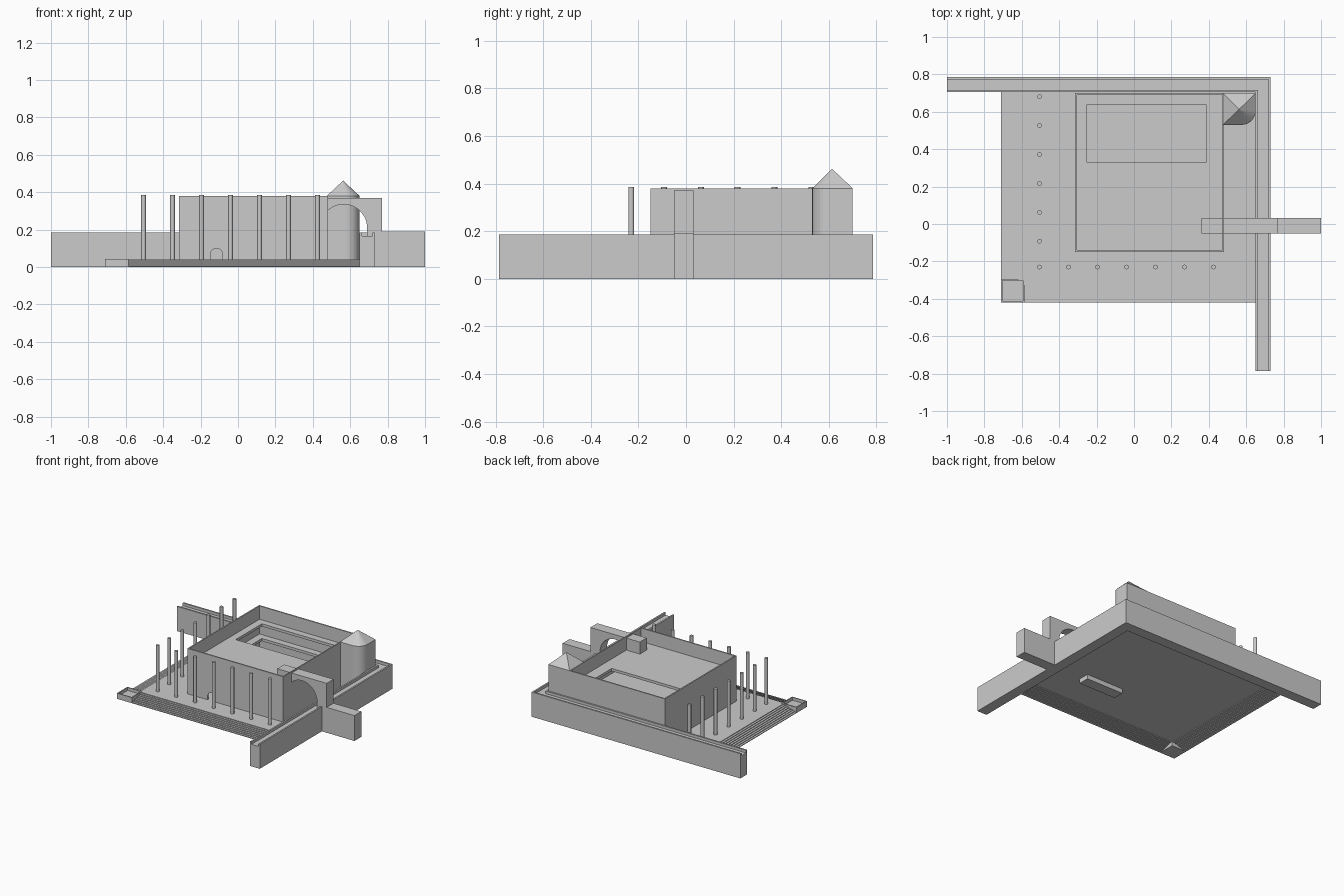
import bpy, bmesh, math

if "Cube" in bpy.data.objects:
    bpy.data.objects.remove(bpy.data.objects["Cube"])


def finish(name, bm):
    bmesh.ops.remove_doubles(bm, verts=bm.verts, dist=1e-5)
    bmesh.ops.recalc_face_normals(bm, faces=bm.faces)
    me = bpy.data.meshes.new(name)
    bm.to_mesh(me)
    bm.free()
    ob = bpy.data.objects.new(name, me)
    bpy.context.collection.objects.link(ob)
    return ob


def loft(name, rings, cap=True):
    """Skin a list of closed rings, capping both ends (or joining last to first)."""
    bm = bmesh.new()
    vs = [[bm.verts.new(p) for p in r] for r in rings]
    n = len(rings[0])
    pairs = list(zip(vs, vs[1:])) + ([] if cap else [(vs[-1], vs[0])])
    for a, b in pairs:
        for i in range(n):
            j = (i + 1) % n
            bm.faces.new((a[i], a[j], b[j], b[i]))
    if cap:
        bm.faces.new(vs[0])
        bm.faces.new(vs[-1])
    return finish(name, bm)


def rect(x0, x1, y0, y1, z):
    return [(x0, y0, z), (x1, y0, z), (x1, y1, z), (x0, y1, z)]


def box(name, x0, x1, y0, y1, z0, z1):
    return loft(name, [rect(x0, x1, y0, y1, z0), rect(x0, x1, y0, y1, z1)])


def frame(name, outer, inner, z0, z1):
    """Rectangular slab or wall ring with a rectangular hole."""
    return loft(name, [rect(*outer, z0), rect(*outer, z1),
                       rect(*inner, z1), rect(*inner, z0)], cap=False)


def extrude_xz(name, pts, y0, y1):
    return loft(name, [[(x, y, z) for x, z in pts] for y in (y0, y1)])


def arc(cx, cz, r, a0, a1, n):
    return [(cx + r * math.cos(math.radians(a0 + (a1 - a0) * i / n)),
             cz + r * math.sin(math.radians(a0 + (a1 - a0) * i / n))) for i in range(n + 1)]


FLOOR = 0.04

# Thin terrace floor
box("terrace_floor", -0.585, 0.65, -0.295, 0.71, 0.034, FLOOR)

# Stepped sheets on the front and left edges
STEPS = 8
run, rise, thick = 0.125 / STEPS, FLOOR / STEPS, 0.005
top = []
for i in range(STEPS):
    top += [(i * run, i * rise), (i * run, (i + 1) * rise)]
top.append((STEPS * run, FLOOR))
under = [(d + thick, max(z - thick, 0)) for d, z in top[2:-1]] + [(0.125, FLOOR - thick)]
under = [(min(d, 0.125), z) for d, z in under]
profile = top + [(0.125, FLOOR - thick)] + under[-2::-1] + [(thick, 0)]
loft("front_steps", [[(x, -0.42 + d, z) for d, z in profile] for x in (-0.585, 0.65)])
loft("left_steps", [[(-0.71 + d, y, z) for d, z in profile] for y in (-0.295, 0.71)])

# Corner planter: solid base with a raised rim
box("planter_base", -0.71, -0.585, -0.42, -0.295, 0, 0.02)
frame("planter_rim", (-0.71, -0.585, -0.42, -0.295), (-0.702, -0.593, -0.412, -0.303), 0.02, 0.042)

# L-shaped boundary wall with a channel along its top
channel = [(0, 0), (0, 0.185), (0.012, 0.185), (0.012, 0.165),
           (0.068, 0.165), (0.068, 0.185), (0.08, 0.185), (0.08, 0)]
loft("boundary_wall", [[(-1, 0.785 - d, z) for d, z in channel],
                       [(0.73 - d, 0.785 - d, z) for d, z in channel],
                       [(0.73 - d, -0.785, z) for d, z in channel]])

# Main building: outer walls, with roof and upper floor around a light well
inside = (-0.305, 0.472, -0.14, 0.69)
well = (-0.25, 0.385, 0.33, 0.64)
walls = frame("building_walls", (-0.315, 0.48, -0.15, 0.70), inside, FLOOR, 0.38)
frame("roof_slab", inside, well, 0.26, 0.28)
frame("upper_floor", inside, well, 0.15, 0.17)

# Arched doorway cut in the front wall
door = [(-0.147, 0.02), (-0.083, 0.02)] + arc(-0.115, 0.068, 0.032, 0, 180, 12)
cutter = extrude_xz("door_cutter", door, -0.18, -0.12)
cutter.hide_render = True
cutter.hide_viewport = True
cut = walls.modifiers.new("door", 'BOOLEAN')
cut.object = cutter
cut.solver = 'EXACT'

# Gate arch with a low wall on each side
gate = [(0.13, 0), (0.13, 0.19), (0.36, 0.19), (0.36, 0.37), (0.77, 0.37), (0.77, 0.19),
        (1, 0.19), (1, 0), (0.69, 0)] + arc(0.565, 0.21, 0.125, 0, 180, 24) + [(0.44, 0)]
extrude_xz("gate_arch", gate, -0.05, 0.032)

# Corner tower with one rounded corner and a pointed roof
plan = [(0.475, 0.70), (0.475, 0.53)] + arc(0.575, 0.605, 0.075, -90, 0, 8) + [(0.65, 0.70)]
loft("tower", [[(x, y, z) for x, y in plan] for z in (FLOOR, 0.38)])
bm = bmesh.new()
ring = [bm.verts.new((x, y, 0.38)) for x, y in plan]
apex = bm.verts.new((0.562, 0.613, 0.462))
bm.faces.new(ring)
for i in range(len(ring)):
    bm.faces.new((ring[i], ring[(i + 1) % len(ring)], apex))
finish("tower_roof", bm)

# Colonnade along the front and left sides
spots = [(-0.505 + 0.155 * i, -0.23) for i in range(7)]
spots += [(-0.505, -0.092 + 0.1545 * i) for i in range(6)]
for i, (x, y) in enumerate(spots):
    circle = arc(x, y, 0.0125, 0, 330, 11)
    col = loft(f"column_{i + 1}", [[(a, b, z) for a, b in circle] for z in (FLOOR, 0.385)])
    bpy.ops.object.select_all(action='DESELECT')
    bpy.context.view_layer.objects.active = col
    col.select_set(True)
    bpy.ops.object.shade_smooth_by_angle(angle=math.radians(35))
